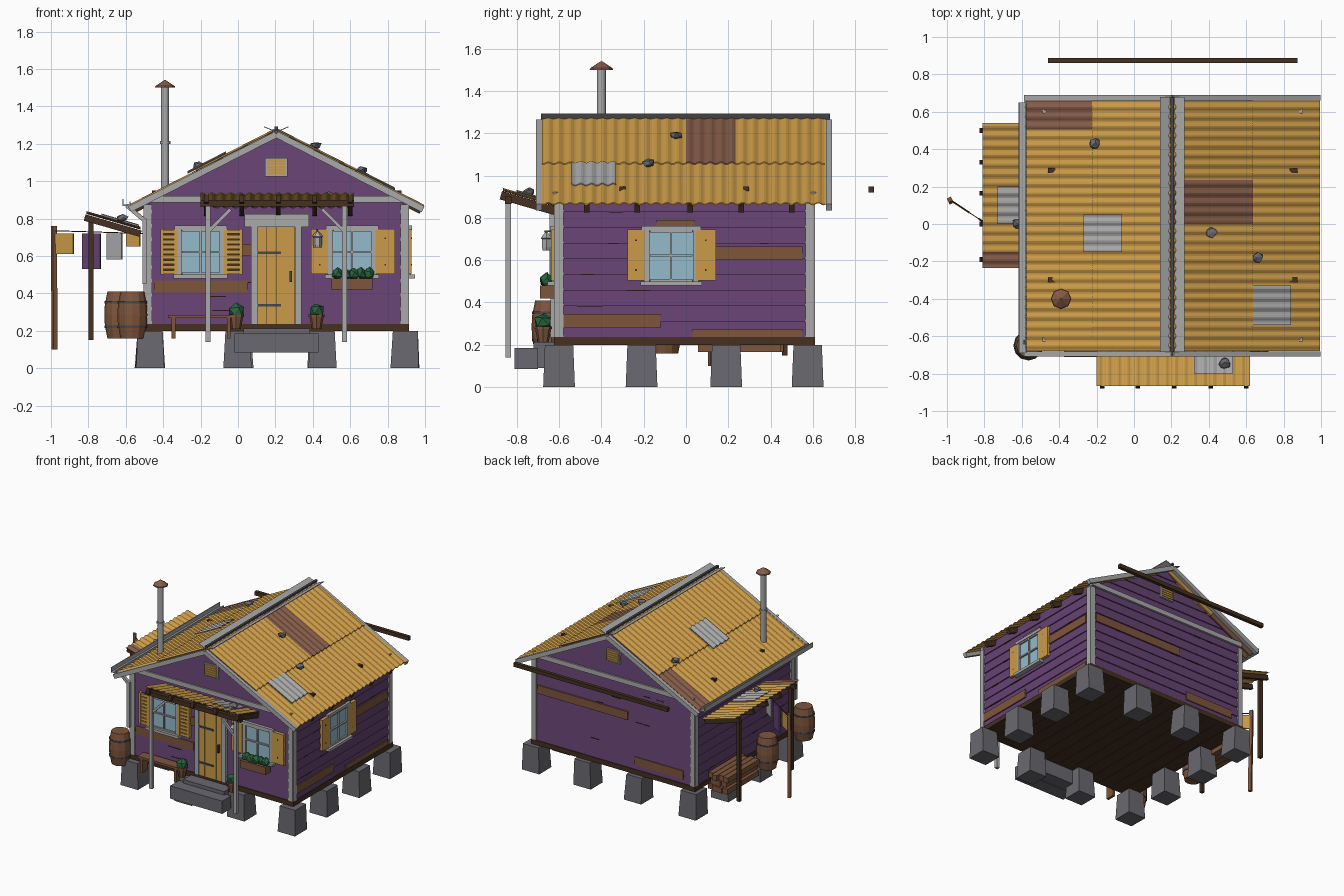
import bpy, bmesh, math, random
from mathutils import Vector, Matrix

if "Cube" in bpy.data.objects:
    bpy.data.objects.remove(bpy.data.objects["Cube"])
random.seed(4)

COL = {"purple": (.13, .055, .17), "mustard": (.60, .33, .065), "light_grey": (.40, .40, .40),
       "dark_brown": (.058, .029, .014), "wood": (.21, .092, .046), "rust": (.235, .108, .066),
       "stone": (.14, .14, .16), "glass": (.30, .50, .60), "green": (.021, .13, .05), "slate": (.06, .065, .08)}
MATS = {}
for n, c in COL.items():
    MATS[n] = bpy.data.materials.new(n)
    MATS[n].diffuse_color = (*c, 1)
PARTS = {}

def P(name, mat):
    """bmesh collecting all geometry of one named part"""
    return PARTS.setdefault(name, (bmesh.new(), mat))[0]

def hexa(bm, pts):
    v = [bm.verts.new(p) for p in pts]
    for f in ((0, 1, 2, 3), (4, 5, 6, 7), (0, 1, 5, 4), (1, 2, 6, 5), (2, 3, 7, 6), (3, 0, 4, 7)):
        bm.faces.new([v[i] for i in f])

def box(bm, x0, x1, y0, y1, z0, z1):
    hexa(bm, [(x, y, z) for z in (z0, z1) for x, y in ((x0, y0), (x1, y0), (x1, y1), (x0, y1))])

def bar(bm, p, q, w, h):
    p, q = Vector(p), Vector(q)
    d = (q - p).normalized()
    s = d.cross(Vector((0, 0, 1)))
    s = s.normalized() if s.length > .01 else Vector((1, 0, 0))
    u = s.cross(d)
    hexa(bm, [c + s * i * w / 2 + u * j * h / 2 for c in (p, q) for i, j in ((-1, -1), (1, -1), (1, 1), (-1, 1))])

def lathe(bm, cx, cy, prof, n):
    rings = [[bm.verts.new((cx + r * math.cos(2 * math.pi * i / n), cy + r * math.sin(2 * math.pi * i / n), z))
              for i in range(n)] for r, z in prof]
    for a, b in zip(rings, rings[1:]):
        for i in range(n):
            bm.faces.new((a[i], a[(i + 1) % n], b[(i + 1) % n], b[i]))
    bm.faces.new(rings[0]); bm.faces.new(rings[-1])

def blob(bm, x, y, z, rx, rz, jit=.15):
    m = Matrix.Translation((x, y, z)) @ Matrix.Diagonal((rx, rx, rz, 1))
    for v in bmesh.ops.create_icosphere(bm, subdivisions=1, radius=1, matrix=m)["verts"]:
        v.co += Vector([random.uniform(-jit, jit) * rz for _ in range(3)])

# wall frames: u along the wall, d outwards, z up
WALL = {"front": lambda u, d, z: (u, -.605 - d, z), "back": lambda u, d, z: (u, .59 + d, z),
        "right": lambda u, d, z: (.895 + d, u, z), "left": lambda u, d, z: (-.485 - d, u, z)}

def wb(bm, wall, u0, u1, z0, z1, d0, d1):
    f = WALL[wall]
    hexa(bm, [f(u, d, z) for z in (z0, z1) for u, d in ((u0, d0), (u1, d0), (u1, d1), (u0, d1))])

# lapped siding, gables included, with corner trim, sill beams and cracks
CX, SL = .205, .51
for w, f in WALL.items():
    gable = w in ("front", "back")
    c, half = (CX, .69) if gable else (-.0075, .5975)
    z = .235
    while z < (1.22 if gable else .89):
        z1 = z + .074
        h0, h1 = [min(half, max(.003, (1.245 - k) / SL)) if gable else half for k in (z, z1)]
        hexa(P(w + "_siding", "purple"), [f(c + s, d, k) for k, h, o in ((z, h0, .014), (z1, h1, .006))
             for s, d in ((-h, -.03), (h, -.03), (h, o), (-h, o))])
        z = z1
    wb(P("sill_beams", "dark_brown"), w, c - half - .018, c + half + .018, .2, .237, -.03, .02)
    for s in (-1, 1):
        e = c + s * (half + .015)
        wb(P("corner_trim", "light_grey"), w, min(e, e - s * .04), max(e, e - s * .04), .235, .875, -.01, .02)
    for i in range(9):
        u, k = random.uniform(c - half + .05, c + half - .2), .235 + .074 * random.randint(1, 8)
        wb(P("wall_cracks", "dark_brown"), w, u, u + random.uniform(.04, .13), k - .002, k + .003, 0, .0155)
for w in ("front", "back"):
    wb(P("gable_belt", "light_grey"), w, -.49, .9, .885, .922, 0, .024)
    wb(P("vent_frame", "light_grey"), w, .145, .265, 1.025, 1.125, 0, .022)
    for k in range(5):
        wb(P("vent_slats", "mustard"), w, .155, .255, 1.035 + k * .017, 1.048 + k * .017, 0, .03)

# bare boards nailed over the siding
for w, u0, u1, z0, z1 in (("front", -.45, .05, .405, .47), ("front", .02, .07, .6, .665), ("right", -.58, -.12, .28, .345),
                          ("right", .03, .55, .237, .275), ("right", .13, .55, .6, .665), ("right", -.14, .04, .74, .79),
                          ("back", .08, .86, .605, .67), ("back", -.4, .02, .27, .335)):
    wb(P("repair_boards", "wood"), w, u0, u1, z0, z1, 0, .018)

# floor planks and foundation blocks
for i in range(14):
    x = -.485 + i * 1.38 / 14
    box(P("floor", "dark_brown"), x, x + .0965, -.6, .585, .2, .222)
for i, x in enumerate((-.47, 0, .45, .895)):
    for j, y in enumerate((-.6, -.21, .19, .575)):
        if i in (0, 3) or j in (0, 3):
            o = random.uniform(-.008, .008)
            hexa(P("foundation_blocks", "stone"), [(x + a * r + o * (k == 0), y + b * r, k) for k, r in ((0, .075), (.2, .067))
                 for a, b in ((-1, -1), (1, -1), (1, 1), (-1, 1))])
box(P("steps", "stone"), -.02, .43, -.81, -.7, .085, .185)
box(P("steps", "stone"), .03, .385, -.72, -.6, .09, .213)

# corrugated sheets on a slope function f(a across waves, b down slope, h height)
def sheet(name, mat, f, a0, a1, b0, b1, lift=0.0):
    bm, n, prev = P(name, mat), max(6, int((a1 - a0) / .0085)), None
    for i in range(n + 1):
        a = a0 + (a1 - a0) * i / n
        h = lift + .005 * math.sin(2 * math.pi * a / .051)
        ring = [bm.verts.new(f(a, b, h + t)) for b, t in ((b0, 0), (b1, 0), (b1, -.005), (b0, -.005))]
        if prev:
            for k in range(4):
                bm.faces.new((prev[k], prev[(k + 1) % 4], ring[(k + 1) % 4], ring[k]))
        if i in (0, n):
            bm.faces.new(ring)
        prev = ring

def roof(s):
    return lambda a, b, h: (CX + s * b, a, 1.272 - SL * b + h)
porch = lambda a, b, h: (a, -.62 - b, .855 + .29 * b + h)
shed = lambda a, b, h: (-.5 - b, a, .735 + .29 * b + h)

# main roof
L, R = roof(-1), roof(1)
sheet("roof_sheets", "mustard", L, -.68, .66, 0, .43, .008)
sheet("roof_sheets", "mustard", L, -.68, .505, .42, .79)
sheet("rusty_sheets", "rust", L, .505, .66, .42, .79)
sheet("roof_sheets", "mustard", R, -.68, 0, 0, .43, .008)
sheet("rusty_sheets", "rust", R, 0, .235, 0, .43, .008)
sheet("roof_sheets", "mustard", R, .235, .66, 0, .43, .008)
sheet("roof_sheets", "mustard", R, -.68, .66, .42, .79)
sheet("roof_patches", "light_grey", L, -.15, .05, .27, .475, .02)
sheet("roof_patches", "light_grey", R, -.54, -.33, .43, .635, .012)
for s in (-1, 1):
    f = roof(s)
    for y in (-.695, .675):
        bar(P("barge_boards", "light_grey"), f(y, 0, -.022), f(y, .785, -.022), .028, .034)
    for y in (-.47, -.23, .02, .26, .5):
        bar(P("rafters", "dark_brown"), f(y, 0, -.034), f(y, .775, -.034), .026, .04)
    # upturned ridge flashing
    hexa(P("ridge_flashing", "light_grey"), [(CX + s * b, y, z + t) for t in (0, .005)
         for y, b, z in ((-.685, .012, 1.266), (.68, .012, 1.266), (.68, .065, 1.288), (-.685, .065, 1.288))])
bar(P("ridge_roll", "slate"), (CX, -.685, 1.284), (CX, .68, 1.284), .018, .014)
for y in (-.3, .285, .875):
    bar(P("tie_beams", "dark_brown"), (-.46, y, .934), (.873, y, .934), .027, .03)

# front porch awning
sheet("porch_roof", "mustard", porch, -.2, .62, 0, .245, .01)
sheet("porch_patch", "light_grey", porch, .32, .53, .02, .18, .02)
for x in (-.17, .02, .215, .41, .6):
    bar(P("porch_rafters", "dark_brown"), porch(x, 0, -.022), porch(x, .255, -.022), .025, .04)
box(P("porch_beam", "dark_brown"), -.2, .62, -.855, -.825, .865, .9)
for x, s in ((-.16, 1), (.57, -1)):
    box(P("porch_posts", "light_grey"), x - .013, x + .013, -.853, -.827, .14, .87)
    bar(P("porch_braces", "light_grey"), (x, -.84, .73), (x + s * .12, -.84, .85), .018, .018)

# side lean-to
sheet("lean_to_roof", "mustard", shed, -.15, .54, .02, .31, .01)
sheet("lean_to_rusty_sheet", "rust", shed, -.235, -.15, .02, .31, .01)
sheet("lean_to_patch", "light_grey", shed, 0, .2, .03, .23, .02)
for y in (.5, .33, .165, 0, -.19):
    bar(P("lean_to_rafters", "dark_brown"), shed(y, .02, -.022), shed(y, .32, -.022), .025, .035)
for y in (.466, -.18):
    box(P("lean_to_posts", "dark_brown"), -.798, -.772, y - .013, y + .013, .15, .79)

# stones holding the sheets down
for x, y, z in ((-.21, .43, 1.085), (.415, -.045, 1.19), (.66, -.18, 1.06), (.485, -.745, .925), (-.62, 0, .80)):
    blob(P("roof_stones", "stone"), x, y, z, .032, .022, .25)

# stove pipe
lathe(P("stove_pipe", "light_grey"), -.39, -.4, [(.021, .93), (.021, 1.2), (.028, 1.2), (.028, 1.215), (.021, 1.215), (.021, 1.5)], 12)
lathe(P("pipe_cap", "rust"), -.39, -.4, [(.055, 1.5), (.052, 1.508), (.004, 1.54)], 8)

# gutter and downpipe on the left eave
for x0, x1, z0, z1 in ((-.618, -.575, .868, .874), (-.618, -.612, .868, .905), (-.581, -.575, .868, .89)):
    box(P("gutter", "light_grey"), x0, x1, -.69, .65, z0, z1)
for p, q in (((-.595, -.63, .87), (-.5, -.635, .79)), ((-.5, -.635, .8), (-.5, -.635, .45))):
    bar(P("downpipe", "light_grey"), p, q, .022, .022)

# door
wb(P("door_frame", "light_grey"), "front", .07, .105, .235, .785, 0, .035)
wb(P("door_frame", "light_grey"), "front", .305, .34, .235, .785, 0, .035)
wb(P("door_frame", "light_grey"), "front", .035, .38, .755, .825, 0, .04)
for i in range(4):
    wb(P("door", "mustard"), "front", .105 + i * .05, .153 + i * .05, .237, .755, 0, .026)
wb(P("door_gaps", "dark_brown"), "front", .105, .305, .237, .755, 0, .02)
for z in (.33, .61):
    wb(P("door_hinges", "slate"), "front", .105, .23, z, z + .014, .02, .032)
wb(P("door_handle", "slate"), "front", .275, .288, .46, .52, .02, .045)

# windows with shutters; louvred shutters on the left front window
def window(w, u, shutters, louvre):
    wb(P("window_glass", "glass"), w, u - .105, u + .105, .505, .735, 0, .018)
    g = P("window_frames", "light_grey")
    for a, b, c, d in ((-.128, -.102, .49, .755), (.102, .128, .49, .755), (-.005, .005, .5, .74),
                       (-.1, .1, .617, .627), (-.1, .1, .5, .512), (-.1, .1, .73, .74)):
        wb(g, w, u + a, u + b, c, d, 0, .03)
    wb(g, w, u - .145, u + .145, .48, .5, 0, .05)
    wb(g, w, u - .14, u + .14, .74, .762, 0, .036)
    s = P("shutters", "mustard")
    for a, b in shutters:
        if louvre:
            for c, d in ((a, a + .018), (b - .018, b)):
                wb(s, w, c, d, .5, .745, 0, .034)
            for k in range(9):
                wb(s, w, a, b, .503 + k * .027, .523 + k * .027, 0, .03)
            wb(P("shutter_backs", "dark_brown"), w, a + .005, b - .005, .505, .74, 0, .02)
        else:
            wb(s, w, a, b, .505, .745, 0, .032)
            for z in (.55, .69):
                wb(P("shutter_nails", "dark_brown"), w, (a + b) / 2 - .004, (a + b) / 2 + .004, z, z + .008, .03, .034)
window("front", -.2, ((-.415, -.325), (-.075, .025)), True)
window("front", .61, ((.39, .482), (.735, .84)), False)
window("right", -.07, ((-.277, -.195), (.045, .142)), False)

# flower box, potted plants, bench, lantern
box(P("flower_box", "wood"), .5, .72, -.69, -.625, .42, .48)
for x in (.53, .575, .62, .66, .7):
    blob(P("flower_plants", "green"), x, -.66, .505, .032, .034)
for x in (-.01, .42):
    lathe(P("plant_pots", "wood"), x, -.675, [(.025, .21), (.038, .275), (.042, .275), (.042, .287)], 8)
    blob(P("pot_plants", "green"), x, -.675, .305, .045, .042)
box(P("bench", "wood"), -.375, -.02, -.71, -.63, .268, .285)
for x in (-.345, -.05):
    box(P("bench", "wood"), x - .01, x + .01, -.705, -.635, .16, .268)
lathe(P("lantern", "light_grey"), .425, -.66, [(.02, .645), (.024, .66), (.024, .7), (.03, .705), (.008, .73)], 6)
bar(P("lantern_hook", "slate"), (.425, -.6, .74), (.425, -.67, .735), .008, .008)

# rain barrels with iron hoops, wood pile
for x, y in ((-.565, -.65), (-.635, -.1)):
    lathe(P("barrels", "wood"), x, y, [(.063, .16), (.077, .23), (.08, .285), (.077, .34), (.063, .41)], 12)
    for r, z in ((.076, .215), (.076, .345)):
        lathe(P("barrel_hoops", "slate"), x, y, [(r, z), (r + .003, z), (r + .003, z + .013), (r, z + .013)], 12)
for k in range(3):
    for i in range(4 - k % 2):
        x = -.525 - i * .044 - (k % 2) * .022
        y = random.uniform(-.015, .015)
        bar(P("wood_pile", "wood"), (x, .06 + y, .187 + k * .043), (x, .45 + y, .187 + k * .043), .041, .041)

# washing line
A, B = Vector((-.985, .13, .735)), Vector((-.5, -.19, .72))
bar(P("line_post", "wood"), (-.98, .12, .1), (-.985, .13, .76), .024, .024)
bar(P("washing_line", "dark_brown"), A, B, .005, .005)
for i, (m, x0, x1, z0) in enumerate((("mustard", -.985, -.88, .61), ("purple", -.83, -.735, .53),
                                     ("light_grey", -.7, -.62, .58), ("mustard", -.595, -.525, .65))):
    p, q = [A.lerp(B, (x - A.x) / (B.x - A.x)) for x in (x0, x1)]
    p.z = q.z = (z0 + .72) / 2
    bar(P("cloth_%d" % i, m), p, q, .01, .72 - z0)

# turn every collected part into an object
for name, (bm, mat) in PARTS.items():
    bmesh.ops.recalc_face_normals(bm, faces=bm.faces)
    me = bpy.data.meshes.new(name)
    bm.to_mesh(me)
    bm.free()
    me.materials.append(MATS[mat])
    bpy.context.collection.objects.link(bpy.data.objects.new(name, me))

for m in bpy.data.materials:
    if m.users and not m.is_grease_pencil:
        m.use_nodes = True
        m.node_tree.nodes["Principled BSDF"].inputs["Base Color"].default_value = m.diffuse_color
